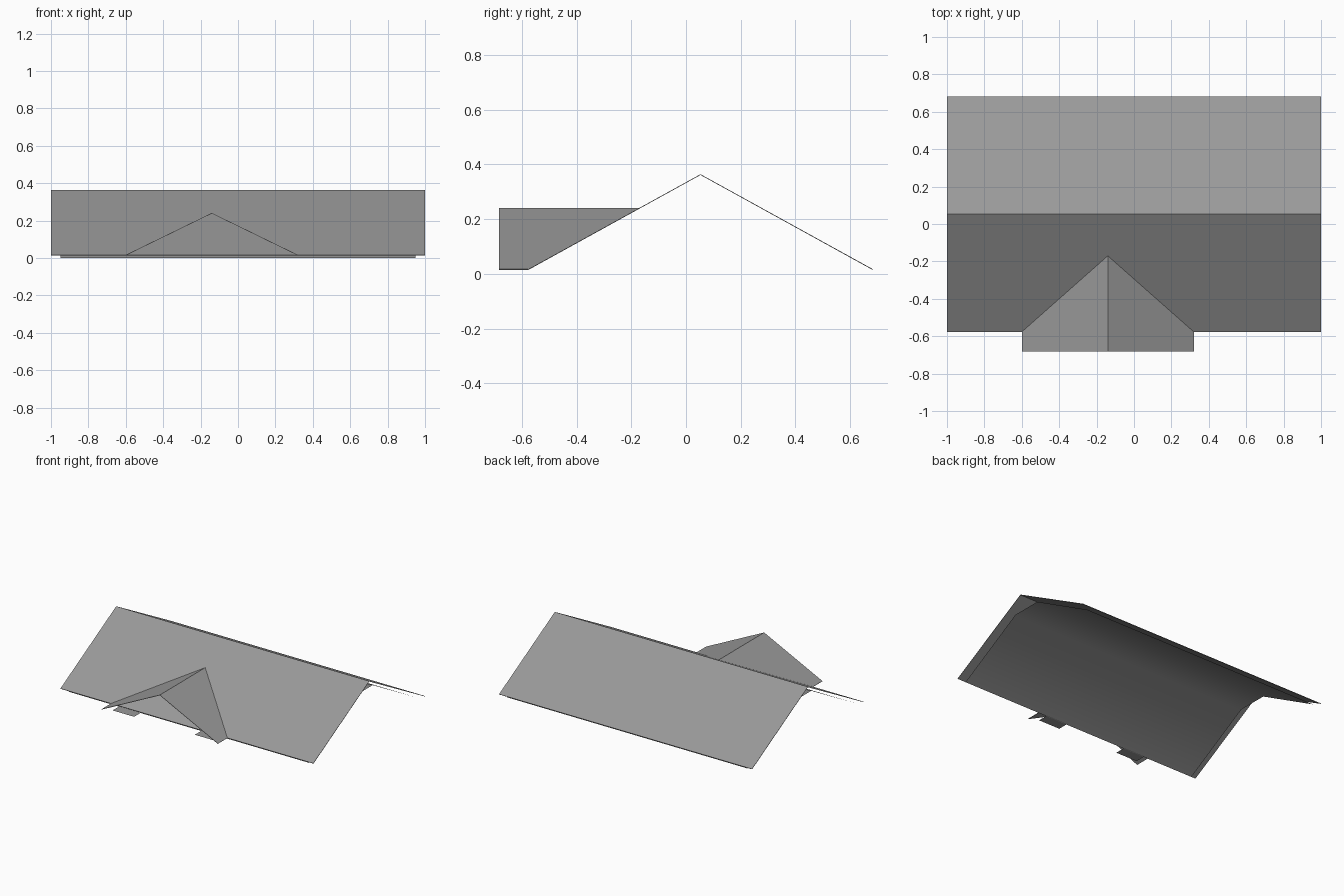
import bpy
import bmesh

cube = bpy.data.objects.get("Cube")
if cube:
    bpy.data.objects.remove(cube, do_unlink=True)

gray = bpy.data.materials.new("roof_gray")
gray.use_nodes = True
gray.diffuse_color = (0.32, 0.32, 0.32, 1)
gray.node_tree.nodes["Principled BSDF"].inputs["Base Color"].default_value = gray.diffuse_color


def make_sheet(name, rows, thickness=0.0):
    """Bridge successive rows of points into a sheet of quads."""
    bm = bmesh.new()
    grid = [[bm.verts.new(p) for p in row] for row in rows]
    for a, b in zip(grid, grid[1:]):
        bm.faces.new((a[0], a[1], b[1], b[0]))
    bmesh.ops.recalc_face_normals(bm, faces=bm.faces)
    if sum(f.normal.z for f in bm.faces) < 0:
        bmesh.ops.reverse_faces(bm, faces=bm.faces)
    mesh = bpy.data.meshes.new(name)
    bm.to_mesh(mesh)
    bm.free()
    mesh.materials.append(gray)
    obj = bpy.data.objects.new(name, mesh)
    bpy.context.collection.objects.link(obj)
    if thickness:
        solid = obj.modifiers.new("thickness", "SOLIDIFY")
        solid.thickness = thickness
        solid.offset = -1
    return obj


def extrude_x(profile, half):
    return [[(-half, y, z), (half, y, z)] for y, z in profile]


EAVE, RIDGE_Y, RIDGE_Z, RUN = 0.017, 0.053, 0.364, 0.63
THIN = 0.003

# Main gable roof
make_sheet("main_roof", extrude_x(
    [(RIDGE_Y - RUN, EAVE), (RIDGE_Y, RIDGE_Z), (RIDGE_Y + RUN, EAVE)], 1.0), THIN)

# Inner ceiling lining with a flat strip beneath the ridge
lining = make_sheet("ceiling_lining", extrude_x(
    [(RIDGE_Y - 0.61, 0.0), (RIDGE_Y - 0.11, 0.28),
     (RIDGE_Y + 0.11, 0.28), (RIDGE_Y + 0.61, 0.0)], 0.95))
for poly in lining.data.polygons:
    poly.use_smooth = True

# Front dormer: open gable whose valleys meet the main slope
MID, HALF, FRONT, TOP = -0.14, 0.46, -0.683, 0.241
valley_y = RIDGE_Y - RUN * (RIDGE_Z - TOP) / (RIDGE_Z - EAVE)
make_sheet("dormer_roof", [
    [(MID - HALF, FRONT, EAVE), (MID - HALF, RIDGE_Y - RUN, EAVE)],
    [(MID, FRONT, TOP), (MID, valley_y, TOP)],
    [(MID + HALF, FRONT, EAVE), (MID + HALF, RIDGE_Y - RUN, EAVE)]], THIN)

# Small soffit boards below the dormer eaves
for side, label in ((-1, "right"), (1, "left")):
    xs = [MID + side * d for d in (0.41, 0.24)]
    make_sheet("dormer_soffit_" + label,
               [[(x, -0.63, 0.001), (x, -0.55, 0.001)] for x in xs])
